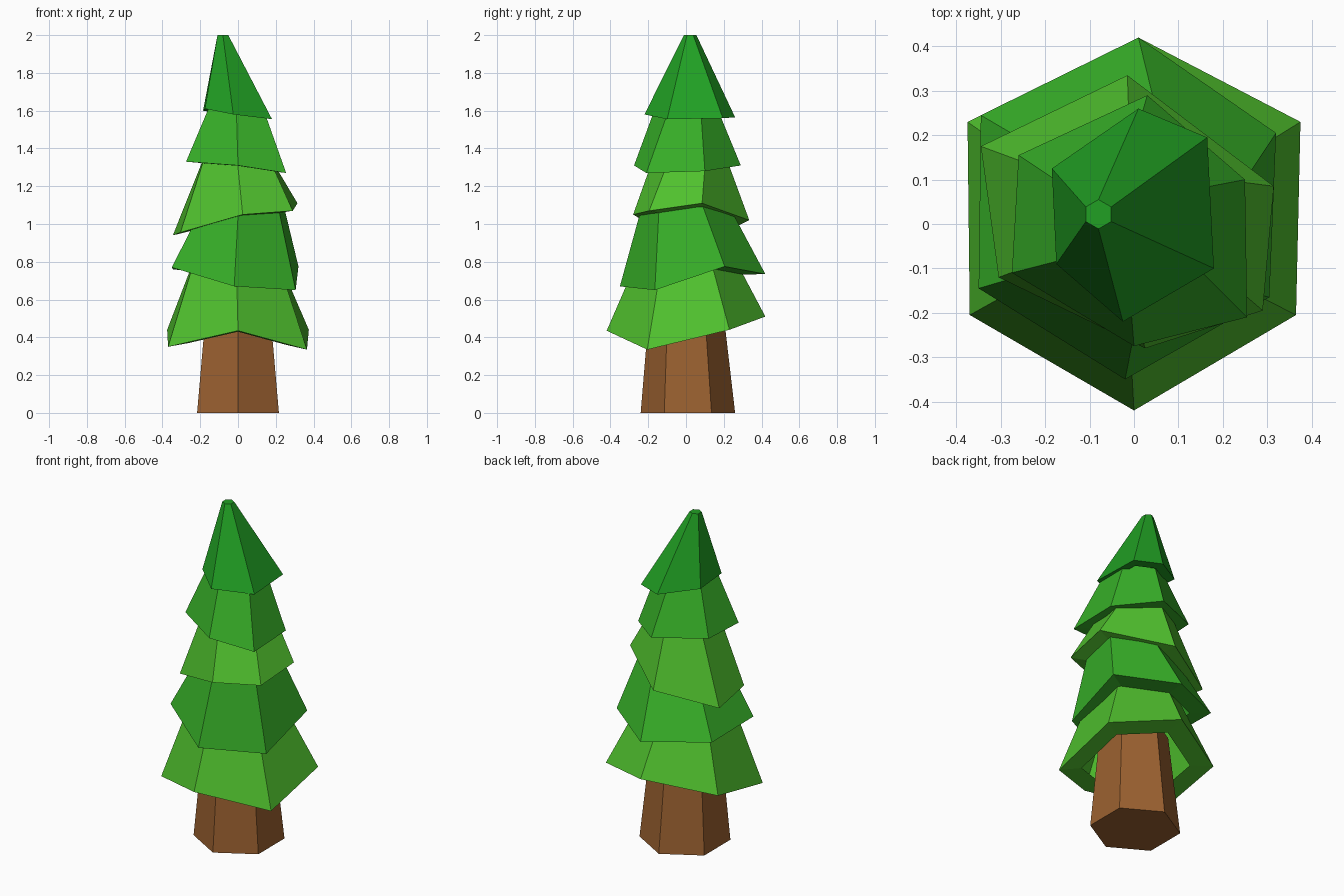
import bpy, bmesh
from math import cos, sin, pi, radians
from mathutils import Vector

if "Cube" in bpy.data.objects:
    bpy.data.objects.remove(bpy.data.objects["Cube"])


def material(name, rgb):
    m = bpy.data.materials.new(name)
    m.diffuse_color = (*rgb, 1)
    m.use_nodes = True
    m.node_tree.nodes["Principled BSDF"].inputs["Base Color"].default_value = m.diffuse_color
    return m


def hexagon(cx, cy, z, r, twist=0):
    # Six points, counter-clockwise from the front corner
    return [Vector((cx + r * cos(-pi / 2 + radians(twist) + i * pi / 3),
                    cy + r * sin(-pi / 2 + radians(twist) + i * pi / 3), z))
            for i in range(6)]


def loft(name, rings, mat, cap_bottom=False, cap_top=False):
    bm = bmesh.new()
    loops = [[bm.verts.new(p) for p in ring] for ring in rings]
    for a, b in zip(loops, loops[1:]):
        for i in range(6):
            j = (i + 1) % 6
            bm.faces.new((a[i], a[j], b[j], b[i]))
    if cap_bottom:
        bm.faces.new(loops[0][::-1])
    if cap_top:
        bm.faces.new(loops[-1])
    me = bpy.data.meshes.new(name)
    bm.to_mesh(me)
    bm.free()
    me.materials.append(mat)
    ob = bpy.data.objects.new(name, me)
    bpy.context.collection.objects.link(ob)
    return ob


bark = material("bark", (0.33, 0.12, 0.03))
light = material("light_green", (0.08, 0.53, 0.027))
mid = material("mid_green", (0.038, 0.43, 0.021))
dark = material("dark_green", (0.015, 0.35, 0.017))

# Tapered trunk
loft("trunk", [hexagon(0, 0.01, 0, 0.25), hexagon(0, 0, 0.6, 0.19)],
     bark, True, True)

# Foliage tiers: uneven skirt corners, then top hexagon (x, y, z, radius, twist)
tiers = [
    (light, [(0, -.42, .435), (.365, -.205, .335), (.375, .23, .44),
             (.01, .42, .51), (-.375, .23, .44), (-.37, -.205, .35)],
     (-.01, 0, .85, .24, 0)),
    (mid, [(-.02, -.35, .67), (.305, -.165, .65), (.32, .205, .775),
           (.01, .42, .735), (-.345, .245, .76), (-.35, -.145, .77)],
     (.035, -.01, 1.15, .21, -8)),
    (light, [(.025, -.28, 1.05), (.29, -.195, 1.07), (.315, .085, 1.11),
             (-.015, .335, 1.02), (-.345, .175, .94), (-.305, -.12, .955)],
     (-.01, .02, 1.4, .175, 0)),
    (mid, [(0, -.275, 1.31), (.255, -.21, 1.27), (.25, .1, 1.28),
           (.03, .29, 1.31), (-.26, .155, 1.33), (-.275, -.11, 1.33)],
     (-.01, 0, 1.65, .15, 0)),
    (dark, [(-.025, -.22, 1.58), (.18, -.1, 1.555), (.165, .195, 1.56),
            (.01, .26, 1.565), (-.185, .125, 1.6), (-.175, -.09, 1.61)],
     (-.08, .022, 2.0, .033, 0)),
]
for n, (mat, corners, (cx, cy, z, r, twist)) in enumerate(tiers, 1):
    skirt = [Vector(c) for c in corners]
    centre = sum(skirt, Vector()) / 6
    rim = [p.lerp(centre, 0.3) for p in skirt]  # underside rim
    loft(f"foliage_tier_{n}", [rim, skirt, hexagon(cx, cy, z, r, twist)],
         mat, cap_top=True)
